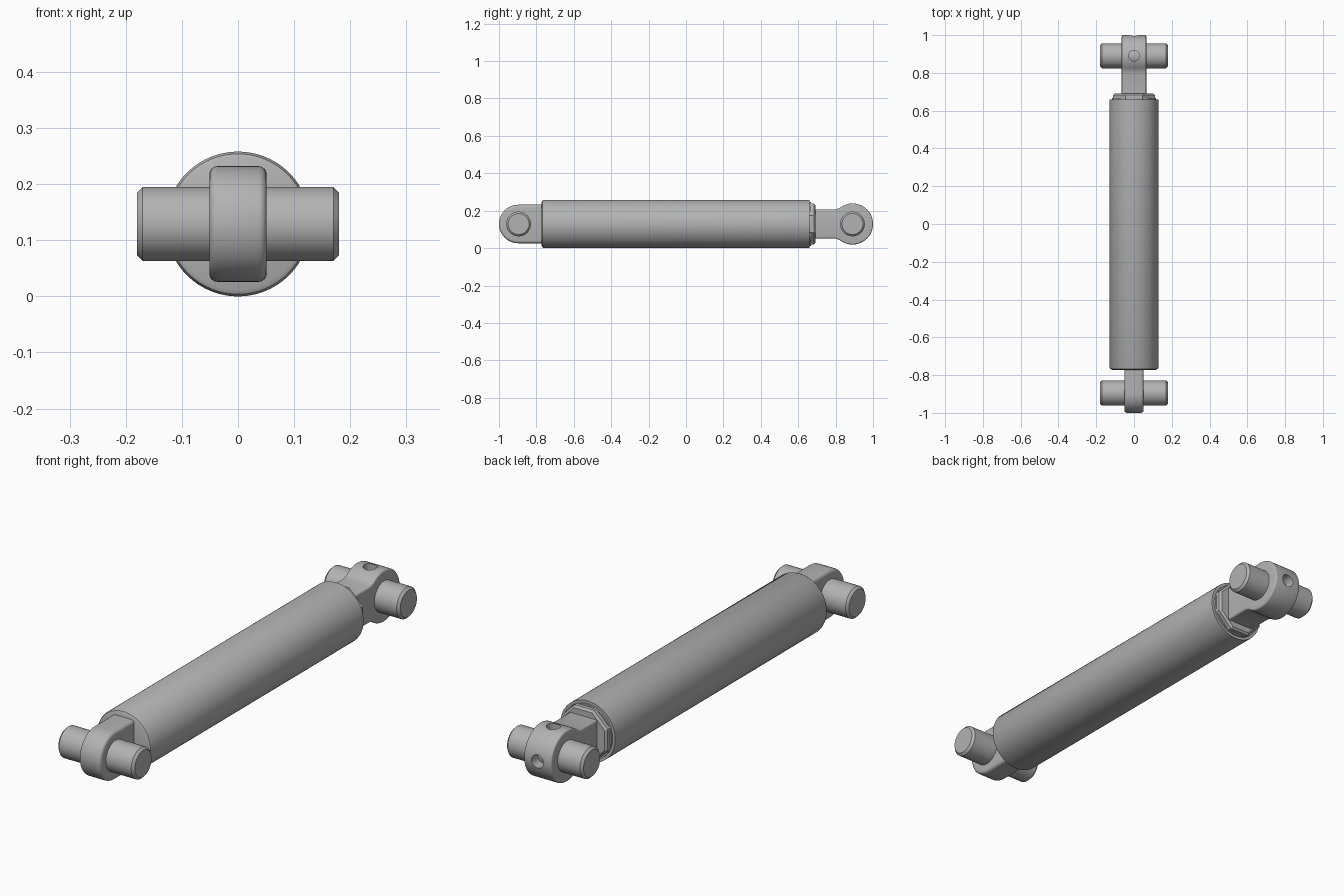
import bpy, bmesh
from math import sin, cos, pi, acos, asin, radians
from mathutils import Matrix, Vector

cube = bpy.data.objects.get("Cube")
if cube:
    bpy.data.objects.remove(cube, do_unlink=True)

AXIS_Z = 0.129      # height of the cylinder's axis

steel = bpy.data.materials.new("steel grey")
steel.use_nodes = True
GREY = (0.45, 0.45, 0.45, 1)
steel.diffuse_color = GREY
steel.node_tree.nodes["Principled BSDF"].inputs["Base Color"].default_value = GREY


def finish(name, bm, mat=True):
    bmesh.ops.recalc_face_normals(bm, faces=bm.faces)
    mesh = bpy.data.meshes.new(name)
    bm.to_mesh(mesh)
    bm.free()
    obj = bpy.data.objects.new(name, mesh)
    bpy.context.collection.objects.link(obj)
    mesh.materials.append(steel)
    return obj


def select(obj):
    bpy.ops.object.select_all(action='DESELECT')
    obj.select_set(True)
    bpy.context.view_layer.objects.active = obj


def smooth(obj):
    select(obj)
    bpy.ops.object.shade_smooth_by_angle(angle=radians(32))


def apply_modifier(obj, mod):
    select(obj)
    bpy.ops.object.modifier_apply(modifier=mod.name)


def turned(name, profile, axis, centre, sides=64, phase=0.0):
    """Solid of (position, radius) rings along the x, y or z axis."""
    bm = bmesh.new()
    rings = []
    for pos, rad in profile:
        ring = []
        for i in range(sides):
            a = 2 * pi * i / sides + phase
            u, v = rad * cos(a), rad * sin(a)
            p = {'x': (pos, u, v), 'y': (u, pos, v), 'z': (u, v, pos)}[axis]
            ring.append(bm.verts.new(Vector(p) + Vector(centre)))
        rings.append(ring)
    for lo, hi in zip(rings, rings[1:]):
        for i in range(sides):
            j = (i + 1) % sides
            bm.faces.new((lo[i], lo[j], hi[j], hi[i]))
    bm.faces.new(rings[0])
    bm.faces.new(rings[-1])
    return finish(name, bm)


def eye(name, centre_y, end, radius, neck, neck_end, half_width, round_edge):
    """Lug with a round head pointing to +y or -y and a flat neck to the body."""
    start = pi - asin(neck / radius) if neck < radius else pi / 2
    outline = [(neck_end, neck)]
    if neck < radius:       # small concave blend from neck to head
        meet = centre_y + end * radius * cos(start)
        outline += [(meet - end * 0.016, neck), (meet - end * 0.002, neck + 0.004)]
        start -= 0.12
    steps = 40
    for i in range(steps + 1):
        a = start - 2 * start * i / steps
        outline.append((centre_y + end * radius * cos(a), radius * sin(a)))
    outline += [(y, -z) for y, z in reversed(outline[:-(steps + 1)])]
    bm = bmesh.new()
    face = bm.faces.new([bm.verts.new((-half_width, y, AXIS_Z + z)) for y, z in outline])
    out = bmesh.ops.extrude_face_region(bm, geom=[face])
    bmesh.ops.translate(bm, vec=(2 * half_width, 0, 0),
                        verts=[g for g in out["geom"] if isinstance(g, bmesh.types.BMVert)])
    # Round the two side rims
    rims = [e for e in bm.edges if abs(e.verts[0].co.x - e.verts[1].co.x) < 1e-5
            and any(abs(v.co.y - neck_end) > 1e-4 for v in e.verts)]
    bmesh.ops.bevel(bm, geom=rims, offset=round_edge, segments=4, profile=0.5, affect='EDGES')
    return finish(name, bm)


def cross_pin(name, y):
    r, half, c = 0.066, 0.18, 0.01
    pin = turned(name, [(-half, r - c), (-half + c, r), (half - c, r), (half, r - c)],
                 'x', (0, y, AXIS_Z), 48)
    smooth(pin)


# Barrel with softly rounded front rim
R = 0.129
barrel = turned("barrel", [(-0.772, R - 0.012), (-0.768, R - 0.004), (-0.760, R), (0.66, R)],
                'y', (0, 0, AXIS_Z), 96)
smooth(barrel)

# Gland: round collar, then a chamfered octagonal nut
collar = turned("gland_collar", [(0.65, 0.117), (0.668, 0.117)], 'y', (0, 0, AXIS_Z), 64)
smooth(collar)
nut = turned("gland_nut", [(0.66, 0.119), (0.684, 0.119), (0.692, 0.110)],
             'y', (0, 0, AXIS_Z), 8, pi / 8)

# Front lug, fixed to the barrel
base_eye = eye("base_eye", -0.897, -1, 0.103, 0.103, -0.76, 0.051, 0.014)
smooth(base_eye)
cross_pin("base_pin", -0.895)

# Rod lug with a grease hole on top and one at the end
rod_eye = eye("rod_eye", 0.89, 1, 0.11, 0.077, 0.68, 0.065, 0.008)
holes = [turned("top_hole_cutter", [(0.06, 0.028), (0.2, 0.028)], 'z', (0, 0.89, AXIS_Z), 32),
         turned("end_hole_cutter", [(0.06, 0.028), (0.2, 0.028)], 'y', (0, 0.89, AXIS_Z), 32)]
for cutter in holes:
    cutter.hide_render = True
    mod = rod_eye.modifiers.new("hole", 'BOOLEAN')
    mod.operation = 'DIFFERENCE'
    mod.solver = 'EXACT'
    mod.object = cutter
    apply_modifier(rod_eye, mod)
    bpy.data.objects.remove(cutter, do_unlink=True)
smooth(rod_eye)
cross_pin("rod_pin", 0.89)
